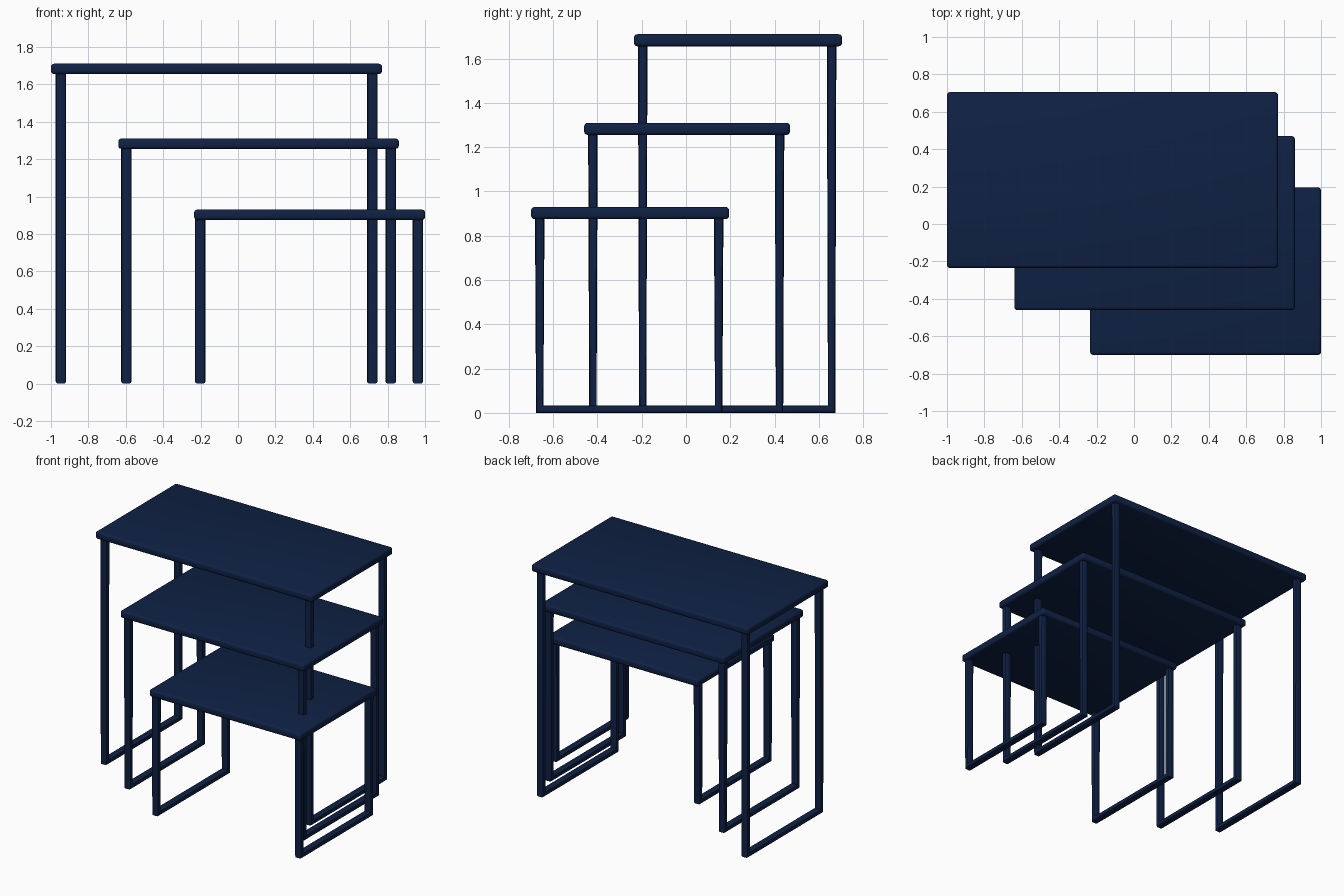
import bpy, bmesh
from mathutils import Vector

cube = bpy.data.objects.get("Cube")
if cube:
    bpy.data.objects.remove(cube, do_unlink=True)

navy = bpy.data.materials.new("navy_lacquer")
navy.use_nodes = True
colour = (0.0046, 0.0152, 0.058, 1)
navy.diffuse_color = colour
navy.node_tree.nodes["Principled BSDF"].inputs["Base Color"].default_value = colour

LEG_WIDTH = 0.056
TOP_THICK = 0.055


def finish(name, bm):
    bmesh.ops.recalc_face_normals(bm, faces=bm.faces)
    mesh = bpy.data.meshes.new(name)
    bm.to_mesh(mesh)
    bm.free()
    mesh.materials.append(navy)
    obj = bpy.data.objects.new(name, mesh)
    bpy.context.collection.objects.link(obj)
    bpy.ops.object.select_all(action='DESELECT')
    obj.select_set(True)
    bpy.context.view_layer.objects.active = obj
    bpy.ops.object.shade_smooth_by_angle(angle=0.6)
    return obj


def table_top(name, x0, x1, y0, y1, z1):
    """Thin slab with softly rounded edges."""
    bm = bmesh.new()
    bmesh.ops.create_cube(bm, size=1)
    bmesh.ops.scale(bm, vec=(x1 - x0, y1 - y0, TOP_THICK), verts=bm.verts)
    bmesh.ops.translate(bm, verts=bm.verts,
                        vec=((x0 + x1) / 2, (y0 + y1) / 2, z1 - TOP_THICK / 2))
    bmesh.ops.bevel(bm, geom=bm.edges[:], offset=0.016, segments=3,
                    profile=0.5, affect='EDGES')
    finish(name, bm)


def leg_frame(name, x, y0, y1, z_top):
    """U-shaped frame: a rounded section swept down, along the floor and up."""
    # outer and inner (y, z) of each ring, legs narrowing towards the floor
    rings = [((y0, z_top), (y0 + 0.043, z_top)),
             ((y0 + 0.005, 0), (y0 + 0.038, 0.034)),
             ((y1 - 0.005, 0), (y1 - 0.038, 0.034)),
             ((y1, z_top), (y1 - 0.043, z_top))]
    # half section from outer to inner side, mirrored across the width
    half = [(0.32, 0), (0.43, 0.1), (0.5, 0.34)]
    half += [(u, 1 - v) for u, v in reversed(half)]
    section = half + [(-u, v) for u, v in reversed(half)]
    bm = bmesh.new()
    loops = []
    for outer, inner in rings:
        loop = []
        for u, v in section:
            p = Vector(outer).lerp(Vector(inner), v)
            loop.append(bm.verts.new((x + u * LEG_WIDTH, p.x, p.y)))
        loops.append(loop)
    n = len(section)
    for a, b in zip(loops, loops[1:]):
        for i in range(n):
            j = (i + 1) % n
            bm.faces.new((a[i], a[j], b[j], b[i]))
    bm.faces.new(loops[0])
    bm.faces.new(loops[-1])
    finish(name, bm)


# table extents (x0, x1, y0, y1, height) and leg centres
tables = {
    "large": ((-1.0, 0.77, -0.235, 0.705, 1.71), (-0.947, 0.718)),
    "medium": ((-0.64, 0.86, -0.46, 0.47, 1.31), (-0.597, 0.817)),
    "small": ((-0.235, 1.0, -0.70, 0.195, 0.93), (-0.202, 0.962)),
}
for size, (box, legs) in tables.items():
    table_top(size + "_table_top", *box)
    for side, x in zip(("right", "left"), legs):
        leg_frame(f"{size}_{side}_leg_frame", x, box[2] + 0.018,
                  box[3] - 0.026, box[4] - TOP_THICK + 0.01)
